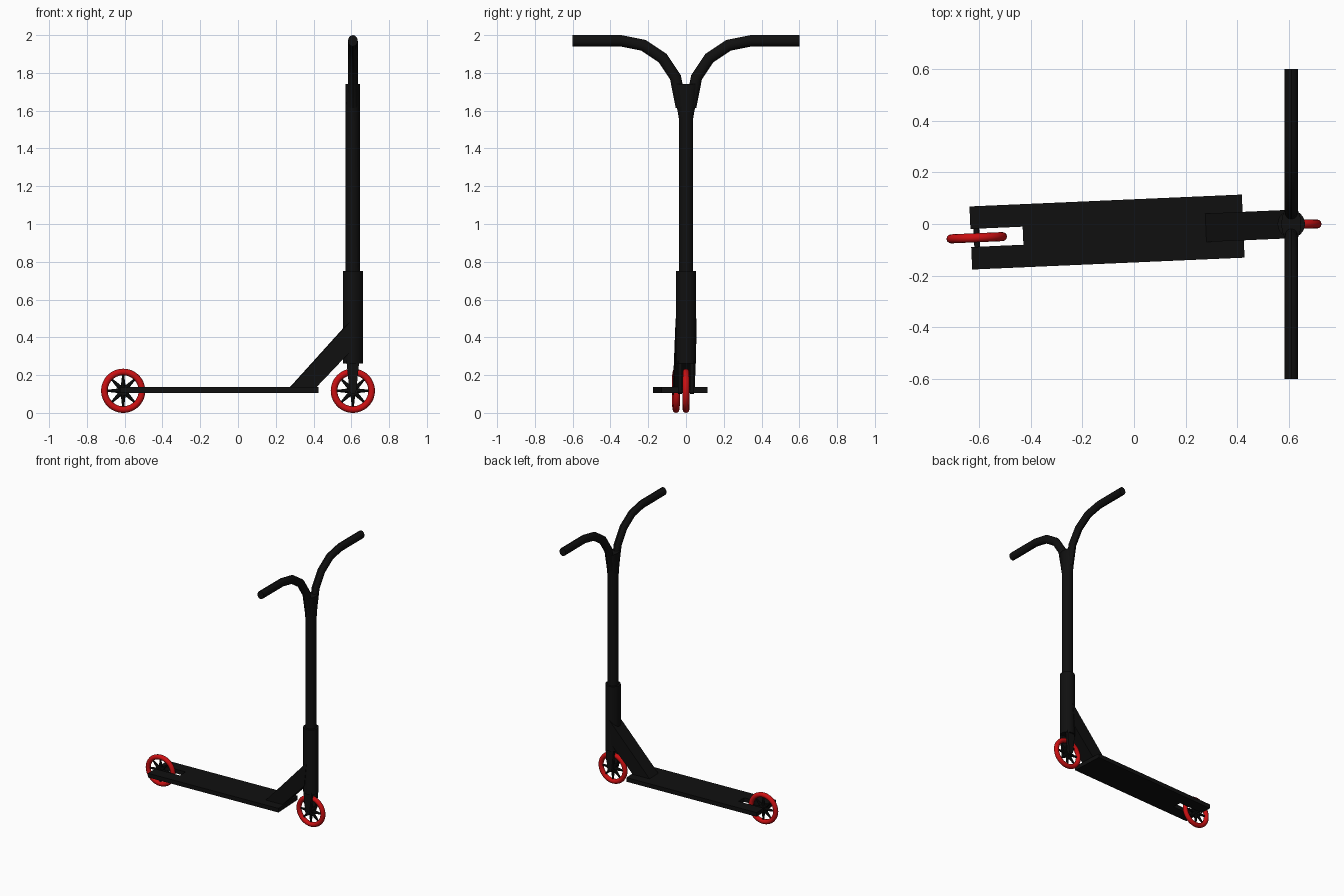
import bpy, bmesh, math
from mathutils import Matrix, Vector

if "Cube" in bpy.data.objects:
    bpy.data.objects.remove(bpy.data.objects["Cube"])

def material(name, col):
    m = bpy.data.materials.new(name)
    m.diffuse_color = (*col, 1)
    m.use_nodes = True
    m.node_tree.nodes["Principled BSDF"].inputs["Base Color"].default_value = m.diffuse_color
    return m

BLACK = material("matte black", (0.005, 0.005, 0.005))
RED = material("wheel red", (0.6, 0.005, 0.006))

SX = 0.608                      # steering axis x
WZ, WR = 0.117, 0.117           # wheel centre height and radius
STEER = Matrix.Translation((SX, 0, 0))
# the deck is swung slightly about the steering axis
DECK = STEER @ Matrix.Rotation(math.radians(2.5), 4, 'Z')

def finish(name, bm, mat, matrix=STEER, angle=35):
    bm.transform(matrix)
    bmesh.ops.recalc_face_normals(bm, faces=bm.faces)
    me = bpy.data.meshes.new(name)
    bm.to_mesh(me)
    bm.free()
    me.materials.append(mat)
    me.shade_smooth()
    me.set_sharp_from_angle(angle=math.radians(angle))
    ob = bpy.data.objects.new(name, me)
    bpy.context.collection.objects.link(ob)
    return ob

def loft(bm, rings, closed=False):
    """Skin a list of equal-length point rings, capping the ends."""
    vs = [[bm.verts.new(p) for p in r] for r in rings]
    n = len(vs[0])
    pairs = list(zip(vs, vs[1:])) + ([(vs[-1], vs[0])] if closed else [])
    for a, b in pairs:
        for i in range(n):
            j = (i + 1) % n
            bm.faces.new((a[i], a[j], b[j], b[i]))
    if not closed:
        bm.faces.new(vs[0])
        bm.faces.new(vs[-1])

def ellipse(rx, ry, z, n=24):
    return [(rx * math.cos(2 * math.pi * i / n), ry * math.sin(2 * math.pi * i / n), z)
            for i in range(n)]

def prism(bm, pts, y0, y1):
    """Extrude an x-z outline across y."""
    loft(bm, [[(x, y, z) for x, z in pts] for y in (y0, y1)])

def wheel(name, matrix):
    # tyre
    bm = bmesh.new()
    minor, major = 0.0175, WR - 0.0175
    rings = []
    for i in range(48):
        a = 2 * math.pi * i / 48
        ring = []
        for k in range(12):
            b = 2 * math.pi * k / 12
            r = major + minor * math.cos(b)
            ring.append((r * math.cos(a), minor * math.sin(b), r * math.sin(a)))
        rings.append(ring)
    loft(bm, rings, closed=True)
    finish(name + "_tyre", bm, RED, matrix, 60)
    # tapered spokes and hub
    bm = bmesh.new()
    for i in range(8):
        rot = Matrix.Rotation(i * math.pi / 4, 4, 'Y')
        bmesh.ops.create_cone(bm, cap_ends=True, segments=10, radius1=0.016, radius2=0.005,
                              depth=0.09, matrix=rot @ Matrix.Translation((0, 0, 0.045)))
    bmesh.ops.create_cone(bm, cap_ends=True, segments=20, radius1=0.022, radius2=0.022,
                          depth=0.034, matrix=Matrix.Rotation(math.pi / 2, 4, 'X'))
    finish(name + "_spokes", bm, BLACK, matrix)

def axle(name, matrix, length):
    bm = bmesh.new()
    bmesh.ops.create_cone(bm, cap_ends=True, segments=12, radius1=0.011, radius2=0.011,
                          depth=length, matrix=Matrix.Rotation(math.pi / 2, 4, 'X'))
    finish(name, bm, BLACK, matrix)

# wheels and axles
front = STEER @ Matrix.Translation((0, 0, WZ))
rear = DECK @ Matrix.Translation((-1.217, 0, WZ))
wheel("front_wheel", front)
wheel("rear_wheel", rear)
axle("front_axle", front, 0.085)
axle("rear_axle", rear, 0.08)

# deck plate with a slot for the rear wheel
bm = bmesh.new()
outline = [(-0.186, 0.122), (-1.24, 0.122), (-1.24, 0.035), (-1.038, 0.035)]
outline += [(x, -y) for x, y in reversed(outline)]
loft(bm, [[(x, y, z) for x, y in outline] for z in (0.106, 0.137)])
finish("deck", bm, BLACK, DECK)

# slanted neck joining the deck to the head tube
bm = bmesh.new()
prism(bm, [(-0.355, 0.11), (-0.22, 0.11), (-0.02, 0.32), (-0.002, 0.5)], -0.055, 0.055)
finish("neck", bm, BLACK, DECK)

# head tube and stem, the stem flaring sideways into the bar joint
bm = bmesh.new()
loft(bm, [ellipse(0.053, 0.053, z) for z in (0.262, 0.75)])
finish("head_tube", bm, BLACK)
bm = bmesh.new()
loft(bm, [ellipse(0.038, 0.038, 0.72), ellipse(0.038, 0.038, 1.56),
          ellipse(0.038, 0.070, 1.742)])
finish("stem", bm, BLACK)

# fork legs on both sides of the front wheel
for side, s in (("left", 1), ("right", -1)):
    bm = bmesh.new()
    tip = [(0.018 * math.cos(a), WZ + 0.018 * math.sin(a))
           for a in [math.pi * (1 + i / 6) for i in range(7)]]
    prism(bm, tip + [(0.034, 0.275), (-0.034, 0.275)], s * 0.021, s * 0.042)
    finish("fork_leg_" + side, bm, BLACK)

# handlebars: quarter arc in four straight steps, then a level grip
path = [Vector((0, 0.025, 1.62))]
for i in range(1, 5):
    a = math.radians(22.5 * i)
    path.append(Vector((0, 0.345 - 0.313 * math.cos(a), 1.657 + 0.313 * math.sin(a))))
path.append(Vector((0, 0.6, 1.97)))
for side, s in (("left", 1), ("right", -1)):
    bm = bmesh.new()
    rings = []
    for i, p in enumerate(path):
        d0 = (path[i] - path[i - 1]) if i else path[1] - path[0]
        d1 = (path[i + 1] - path[i]) if i < len(path) - 1 else d0
        t = (d0.normalized() + d1.normalized()).normalized()
        nrm = Vector((0, -t.z, t.y))
        k = 1 / max(0.5, t.dot(d1.normalized()))       # keep thickness at mitres
        ring = []
        for j in range(12):
            b = 2 * math.pi * j / 12
            q = p + Vector((0.026 * math.cos(b), 0, 0)) + nrm * 0.030 * k * math.sin(b)
            ring.append((q.x, s * q.y, q.z))
        rings.append(ring)
    loft(bm, rings)
    finish("handlebar_" + side, bm, BLACK, STEER, 32)
